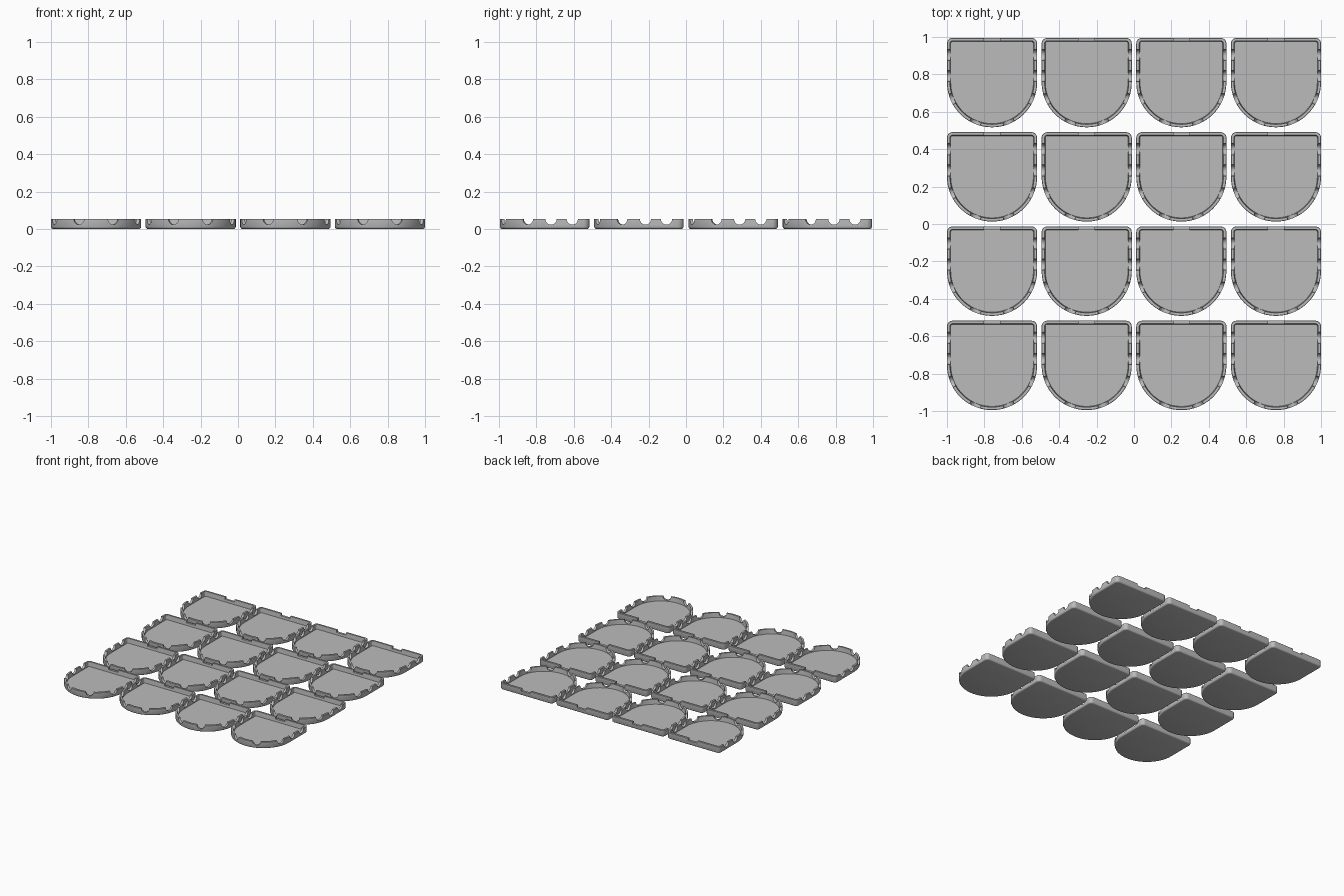
import bpy, bmesh, math
from mathutils import Matrix, Vector

if "Cube" in bpy.data.objects:
    bpy.data.objects.remove(bpy.data.objects["Cube"])

W, D, H = 0.482, 0.478, 0.054      # tray width, depth, height
PX, PY = 0.506, 0.504              # grid pitch
R, CR = W / 2, 0.03                # front arc radius, back corner radius
CY = -D / 2 + R                    # centre of the front arc

grey = bpy.data.materials.new("grey_plastic")
grey.diffuse_color = (0.5, 0.5, 0.5, 1)
grey.use_nodes = True
grey.node_tree.nodes["Principled BSDF"].inputs["Base Color"].default_value = grey.diffuse_color


def outline(inset):
    """Half-round outline: front arc plus two rounded back corners."""
    pts = []
    for i in range(49):
        a = math.pi + math.pi * i / 48
        pts.append(((R - inset) * math.cos(a), CY + (R - inset) * math.sin(a)))
    r = CR - inset
    for sx, start in ((1, 0), (-1, math.pi / 2)):
        for i in range(9):
            a = start + math.pi / 2 * i / 8
            pts.append((sx * (R - CR) + r * math.cos(a), D / 2 - CR + r * math.sin(a)))
    return pts


# Tray: rounded bottom edge, vertical wall, thin rim, flat floor
bm = bmesh.new()
profile = [(0, 0.012), (0.0015, 0.0065), (0.005, 0.0025), (0.011, 0), (H - 0.002, 0),
           (H, 0.002), (H, 0.016), (0.016, 0.02)]
rings = [[bm.verts.new((x, y, z)) for x, y in outline(ins)] for z, ins in profile]
n = len(rings[0])
for a, b in zip(rings, rings[1:]):
    for i in range(n):
        j = (i + 1) % n
        bm.faces.new((a[i], a[j], b[j], b[i]))
bm.faces.new(rings[0][::-1])
bm.faces.new(rings[-1])
bmesh.ops.recalc_face_normals(bm, faces=bm.faces)
mesh = bpy.data.meshes.new("tray")
bm.to_mesh(mesh)
bm.free()
mesh.materials.append(grey)
tray = bpy.data.objects.new("tray", mesh)
bpy.context.collection.objects.link(tray)

# Notch cutters: round scallops along sides and arc, a shallow slot in the back
bm = bmesh.new()


def scallop(x, y, angle):
    m = (Matrix.Translation((x, y, H - 0.001)) @ Matrix.Rotation(angle, 4, 'Z')
         @ Matrix.Rotation(math.pi / 2, 4, 'Y'))
    bmesh.ops.create_cone(bm, cap_ends=True, segments=24, radius1=0.03, radius2=0.03,
                          depth=0.07, matrix=m)


for s in (0, math.pi):
    for y in (0.148, 0.035):
        scallop(R * math.cos(s), y, s)
for deg in (22.5, 67.5, 112.5, 157.5):
    a = -math.radians(deg)
    scallop(R * math.cos(a), CY + R * math.sin(a), a)
bmesh.ops.create_cube(bm, size=1, matrix=Matrix.Translation((0, D / 2, H)) @
                      Matrix.Diagonal(Vector((0.085, 0.07, 0.036, 1))))
cut_mesh = bpy.data.meshes.new("notch_cutter")
bm.to_mesh(cut_mesh)
bm.free()
cut_mesh.materials.append(grey)
cutter = bpy.data.objects.new("notch_cutter", cut_mesh)
bpy.context.collection.objects.link(cutter)
cutter.hide_render = True

mod = tray.modifiers.new("notches", 'BOOLEAN')
mod.operation = 'DIFFERENCE'
mod.solver = 'EXACT'
mod.object = cutter
bpy.context.view_layer.objects.active = tray
tray.select_set(True)
bpy.ops.object.modifier_apply(modifier=mod.name)
bpy.data.objects.remove(cutter)
bpy.ops.object.shade_smooth_by_angle(angle=math.radians(35))

# Four by four grid of trays
for row in range(4):
    for col in range(4):
        first = row == 0 and col == 0
        ob = tray if first else bpy.data.objects.new(f"tray_{row + 1}_{col + 1}", tray.data)
        if not first:
            bpy.context.collection.objects.link(ob)
        ob.location = ((col - 1.5) * PX, (row - 1.5) * PY, 0)
